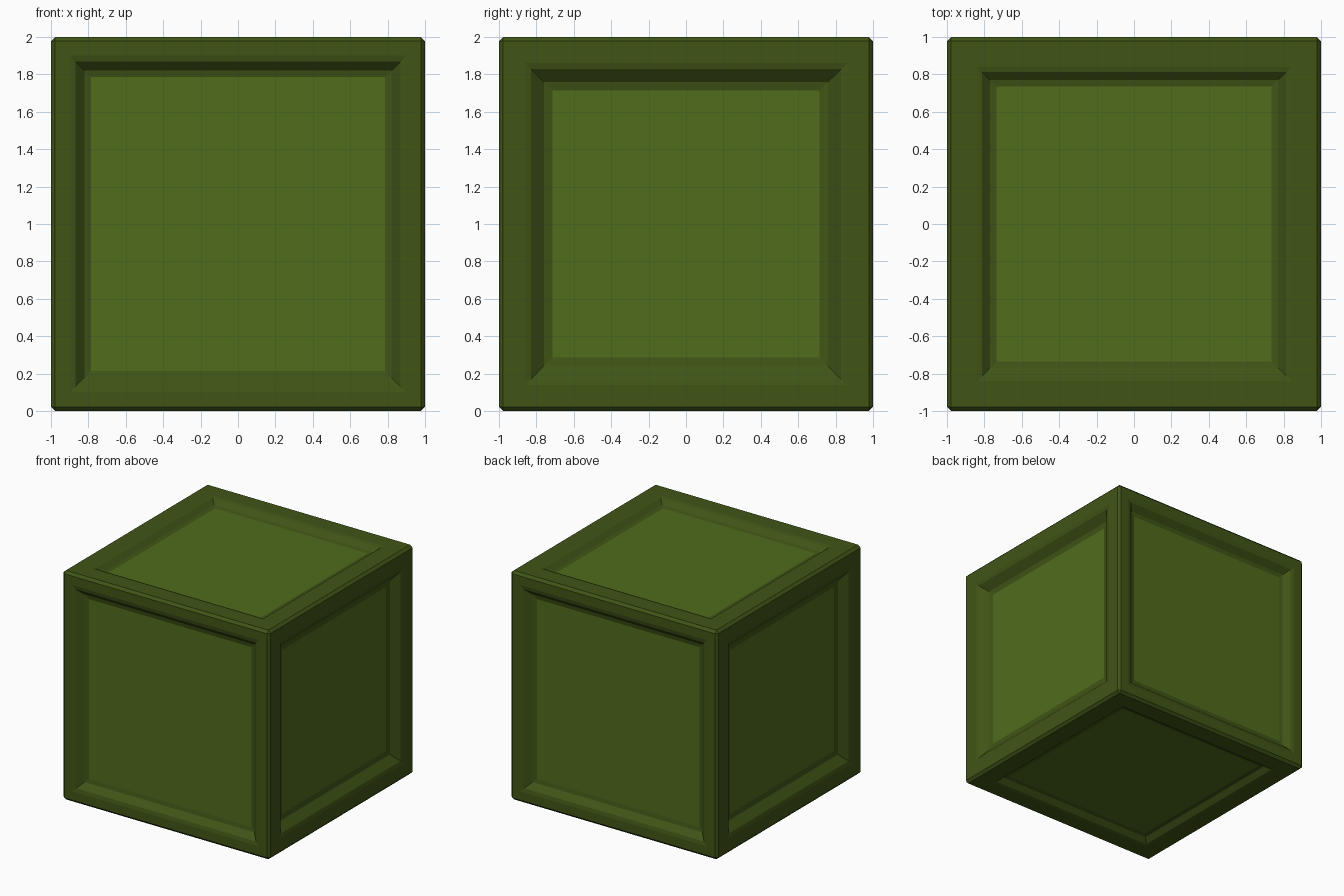
import bpy, bmesh

if "Cube" in bpy.data.objects:
    bpy.data.objects.remove(bpy.data.objects["Cube"])

def material(name, color):
    m = bpy.data.materials.new(name)
    m.diffuse_color = color
    m.use_nodes = True
    m.node_tree.nodes["Principled BSDF"].inputs["Base Color"].default_value = m.diffuse_color
    return m

CHAMFER = 0.022

# Recess profiles per axis: (half width of ring, depth), last ring holds the panel
PROFILES = {
    0: [(0.86, 0.0), (0.828, 0.008), (0.76, 0.064), (0.715, 0.072)],   # left and right
    1: [(0.90, 0.0), (0.868, 0.007), (0.82, 0.055), (0.785, 0.062)],   # front and back
    2: [(0.84, 0.0), (0.812, 0.006), (0.77, 0.042), (0.735, 0.048)],   # top and bottom
}

# Chamfered cube body
bm = bmesh.new()
bmesh.ops.create_cube(bm, size=2)
bmesh.ops.bevel(bm, geom=bm.edges[:], offset=CHAMFER, segments=1,
                profile=0.5, affect='EDGES')
bmesh.ops.translate(bm, verts=bm.verts[:], vec=(0, 0, 1))
bm.normal_update()

# Stepped recess and lighter panel in each of the six sides
for face in [f for f in bm.faces if f.calc_area() > 1]:
    n = face.normal.copy()
    centre = face.calc_center_median()
    axis = max(range(3), key=lambda i: abs(n[i]))
    outer = list(face.verts)
    corners = [v.co - centre for v in outer]
    bm.faces.remove(face)
    for half, depth in PROFILES[axis]:
        k = half / (1 - CHAMFER)
        inner = [bm.verts.new(centre + c * k - n * depth) for c in corners]
        for i in range(4):
            j = (i + 1) % 4
            bm.faces.new((outer[i], outer[j], inner[j], inner[i]))
        outer = inner
    bm.faces.new(outer).material_index = 1

bmesh.ops.recalc_face_normals(bm, faces=bm.faces[:])
mesh = bpy.data.meshes.new("crate")
bm.to_mesh(mesh)
bm.free()
mesh.materials.append(material("frame_green", (0.052, 0.09, 0.008, 1)))
mesh.materials.append(material("panel_green", (0.08, 0.15, 0.012, 1)))
crate = bpy.data.objects.new("crate", mesh)
bpy.context.collection.objects.link(crate)
